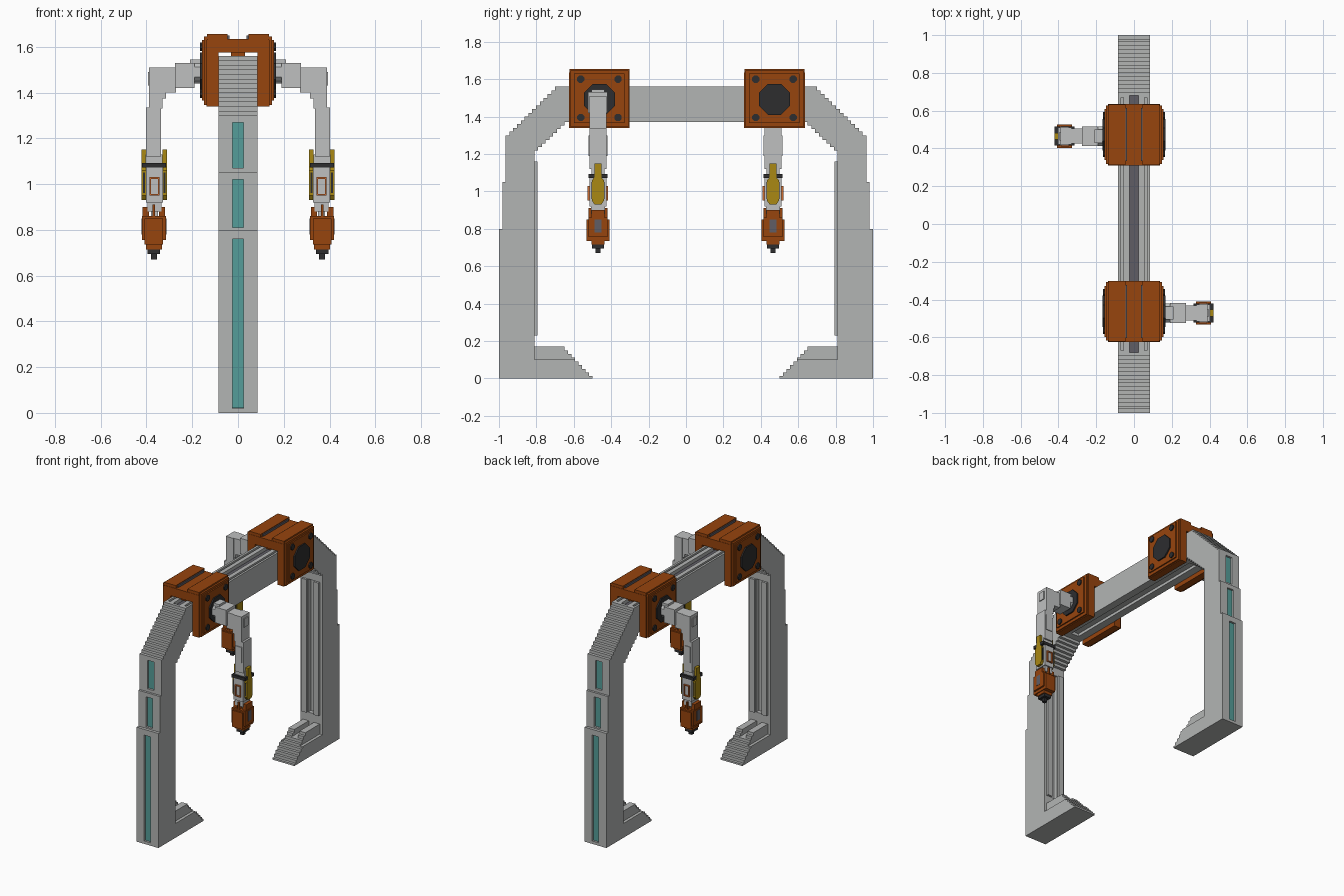
import bpy, bmesh, math
from mathutils import Matrix, Vector

if "Cube" in bpy.data.objects:
    bpy.data.objects.remove(bpy.data.objects["Cube"], do_unlink=True)


def material(name, r, g, b):
    m = bpy.data.materials.new(name)
    m.use_nodes = True
    m.diffuse_color = (r, g, b, 1)
    m.node_tree.nodes["Principled BSDF"].inputs["Base Color"].default_value = (r, g, b, 1)
    return m


GREY = material("frame grey", 0.45, 0.46, 0.455)
LIGHT = material("arm light grey", 0.52, 0.53, 0.53)
ORANGE = material("burnt orange", 0.31, 0.058, 0.004)
BRIGHT = material("bright orange", 0.62, 0.15, 0.03)
BLACK = material("black", 0.026, 0.026, 0.028)
DARK = material("dark grey", 0.115, 0.11, 0.13)
TEAL = material("teal", 0.09, 0.34, 0.32)
YELLOW = material("yellow", 0.40, 0.25, 0.007)


def finish(name, bm, mat):
    bmesh.ops.recalc_face_normals(bm, faces=bm.faces)
    me = bpy.data.meshes.new(name)
    bm.to_mesh(me)
    bm.free()
    me.materials.append(mat)
    ob = bpy.data.objects.new(name, me)
    bpy.context.collection.objects.link(ob)
    return ob


def boxes(name, mat, *specs, sx=1, cy=0):
    """Each spec is x0, x1, y0, y1, z0, z1; sx mirrors in x, cy shifts in y."""
    bm = bmesh.new()
    for x0, x1, y0, y1, z0, z1 in specs:
        mid = Vector((sx * (x0 + x1) / 2, cy + (y0 + y1) / 2, (z0 + z1) / 2))
        size = (x1 - x0, y1 - y0, z1 - z0)
        bmesh.ops.create_cube(bm, size=1, matrix=Matrix.Translation(mid) @ Matrix.Diagonal((*size, 1)))
    return finish(name, bm, mat)


def prism(name, mat, outline, x0, x1, sx=1, cy=0):
    """Extrude a (y, z) outline along x."""
    bm = bmesh.new()
    face = bm.faces.new([bm.verts.new((sx * x0, cy + y, z)) for y, z in outline])
    ext = bmesh.ops.extrude_face_region(bm, geom=[face])
    verts = [g for g in ext["geom"] if isinstance(g, bmesh.types.BMVert)]
    bmesh.ops.translate(bm, verts=verts, vec=(sx * (x1 - x0), 0, 0))
    return finish(name, bm, mat)


def ngon(r, n, y=0, z=0):
    return [(y + r * math.cos((i + 0.5) * math.tau / n), z + r * math.sin((i + 0.5) * math.tau / n))
            for i in range(n)]


def stairs(p, q, n, y_first):
    """Stepped line from p to q."""
    pts = [p]
    for i in range(n):
        y, z = pts[-1]
        ny = p[0] + (q[0] - p[0]) * (i + 1) / n
        nz = p[1] + (q[1] - p[1]) * (i + 1) / n
        pts += [(ny, z) if y_first else (y, nz), (ny, nz)]
    return pts


# Gantry frame: two posts with feet and stepped shoulders, joined by a beam
half = stairs((0.70, 1.56), (0.965, 1.30), 13, False)
half += [(0.965, 1.05), (0.98, 1.05), (0.98, 0.80), (1, 0.80), (1, 0), (0.5, 0)]
half += stairs((0.5, 0.012), (0.65, 0.17), 8, True)
half += [(0.81, 0.17)]
half += stairs((0.81, 1.20), (0.63, 1.37), 9, False)
frame = prism("gantry_frame", GREY, half + [(-y, z) for y, z in reversed(half)], -0.085, 0.085)

# Grooves cut into the frame
LIGHTS = [(0.02, 0.76, 1.0), (0.81, 1.02, 0.98), (1.07, 1.27, 0.965)]
cuts = [(-0.025, 0.025, -0.68, 0.68, 1.53, 1.6),
        (-0.03, 0.03, -0.6, 0.6, 1.3, 1.39)]
for s in (-1, 1):
    a, b = sorted((s * 0.055, s * 0.07))
    cuts.append((a, b, -0.67, 0.67, 1.54, 1.6))
    for z0, z1, y in LIGHTS:
        a, b = sorted((s * (y - 0.02), s * (y + 0.05)))
        cuts.append((-0.025, 0.025, a, b, z0, z1))
    a, b = sorted((s * 0.76, s * 0.84))
    cuts.append((-0.025, 0.025, a, b, 0.23, 1.16))
    a, b = sorted((s * 0.45, s * 0.81))
    cuts.append((-0.02, 0.02, a, b, 0.13, 0.2))
    cuts += [(0.065, 0.1, a, b, 0.1, 0.2), (-0.1, -0.065, a, b, 0.1, 0.2)]
cutter = boxes("groove_cutter", GREY, *cuts)
cutter.hide_render = True
mod = frame.modifiers.new("grooves", "BOOLEAN")
mod.operation = "DIFFERENCE"
mod.solver = "EXACT"
mod.object = cutter
bpy.context.view_layer.objects.active = frame
bpy.ops.object.modifier_apply(modifier=mod.name)
bpy.data.objects.remove(cutter, do_unlink=True)

# Dark track in the beam, light strips and inner rails on the posts
boxes("beam_track", DARK, (-0.0245, 0.0245, -0.679, 0.679, 1.529, 1.536))
for s, end in ((-1, "front"), (1, "back")):
    strips = []
    for z0, z1, y in LIGHTS:
        a, b = sorted((s * (y - 0.021), s * (y - 0.013)))
        strips.append((-0.0245, 0.0245, a, b, z0 + 0.001, z1 - 0.001))
    boxes(end + "_light_strips", TEAL, *strips)
    a, b = sorted((s * 0.795, s * 0.812))
    boxes(end + "_post_rails", GREY, (0.028, 0.065, a, b, 0.23, 1.16), (-0.065, -0.028, a, b, 0.23, 1.16))


def carriage(tag, sx, cy):
    # Saddle housing that straddles the beam, open underneath
    shell = [(-0.136, 0.136, -0.162, 0.162, 1.575, 1.635),
             (-0.03, 0.03, -0.13, 0.13, 1.55, 1.58)]
    for s in (-1, 1):
        for x0, x1, y, z0, z1 in ((0.086, 0.137, 0.162, 1.34, 1.63), (0.045, 0.135, 0.16, 1.62, 1.655),
                                  (0.13, 0.148, 0.155, 1.345, 1.645), (0.14, 0.157, 0.135, 1.365, 1.63)):
            a, b = sorted((s * x0, s * x1))
            shell.append((a, b, -y, y, z0, z1))
    boxes(tag + "_carriage", ORANGE, *shell, cy=cy)
    # Dark slots along the top groove
    boxes(tag + "_carriage_slots", DARK, (-0.046, -0.038, -0.14, 0.14, 1.63, 1.65),
          (0.038, 0.046, -0.14, 0.14, 1.63, 1.65), cy=cy)
    # Round caps and corner bolts on both sides
    for s, side in ((sx, "arm_side"), (-sx, "cap_side")):
        prism(f"{tag}_{side}_disc", BLACK, ngon(0.09, 8, 0, 1.492), 0.15, 0.166, s, cy)
        for i, (y, z) in enumerate([(y, z) for y in (-0.1, 0.1) for z in (1.395, 1.6)]):
            prism(f"{tag}_{side}_bolt_{i}", BLACK, ngon(0.021, 8, y, z), 0.15, 0.165, s, cy)


def arm(tag, sx, cy):
    kw = dict(sx=sx, cy=cy)
    # Shoulder, elbow and upper arm
    prism(tag + "_arm_hub", LIGHT, ngon(0.055, 8, 0, 1.49), 0.16, 0.2, sx, cy)
    boxes(tag + "_shoulder", LIGHT, (0.19, 0.275, -0.052, 0.052, 1.42, 1.53),
          (0.165, 0.21, -0.035, 0.035, 1.45, 1.545),
          (0.27, 0.35, -0.04, 0.04, 1.40, 1.51), (0.315, 0.34, -0.04, 0.04, 1.375, 1.41), **kw)
    boxes(tag + "_upper_arm", LIGHT, (0.33, 0.388, -0.045, 0.045, 1.33, 1.51),
          (0.337, 0.402, -0.045, 0.045, 1.12, 1.335),
          (0.345, 0.392, -0.05, 0.05, 1.19, 1.30),
          (0.33, 0.405, -0.035, 0.035, 1.09, 1.13), **kw)
    boxes(tag + "_elbow_cap", LIGHT, (0.385, 0.394, -0.022, 0.022, 1.43, 1.49), **kw)
    # Wrist band and forearm
    boxes(tag + "_wrist_band", BLACK, (0.315, 0.42, -0.05, 0.05, 1.072, 1.093), **kw)
    boxes(tag + "_forearm", LIGHT, (0.328, 0.402, -0.046, 0.046, 0.92, 1.073),
          (0.335, 0.395, -0.038, 0.038, 0.88, 0.925),
          (0.35, 0.38, -0.02, 0.02, 0.80, 0.885), **kw)
    # Rectangular trim rings on the forearm faces
    rings = []
    for s in (-1, 1):
        y0, y1 = sorted((s * 0.045, s * 0.055))
        rings += [(0.343, 0.350, y0, y1, 0.95, 1.03), (0.380, 0.387, y0, y1, 0.95, 1.03),
                  (0.350, 0.380, y0, y1, 0.95, 0.957), (0.350, 0.380, y0, y1, 1.023, 1.03)]
    boxes(tag + "_forearm_trim", BRIGHT, *rings, **kw)
    # Yellow side guards with dark edging
    guard = [(-0.018, 0.93), (0.018, 0.93), (0.032, 0.95), (0.032, 1.06), (0.018, 1.075),
             (0.018, 1.15), (-0.018, 1.15), (-0.018, 1.075), (-0.032, 1.06), (-0.032, 0.95)]
    for n, x0, x1 in (("inner", 0.311, 0.33), ("outer", 0.402, 0.421)):
        prism(f"{tag}_{n}_guard", YELLOW, guard, x0, x1, sx, cy)
        m = (x0 + x1) / 2
        boxes(f"{tag}_{n}_guard_edge", BLACK, (m - 0.004, m + 0.004, -0.035, 0.035, 0.96, 1.05), **kw)
    # Tool head: orange body with prongs and a black nozzle
    boxes(tag + "_tool_head", ORANGE, (0.315, 0.42, -0.05, 0.05, 0.755, 0.86),
          (0.328, 0.408, -0.062, 0.062, 0.735, 0.85),
          (0.333, 0.402, -0.035, 0.035, 0.715, 0.74),
          (0.318, 0.345, -0.035, 0.035, 0.855, 0.9),
          (0.39, 0.417, -0.035, 0.035, 0.855, 0.9), 
          (0.362, 0.373, -0.05, 0.05, 0.86, 0.91), **kw)
    boxes(tag + "_tool_inset", DARK, (0.417, 0.422, -0.018, 0.018, 0.78, 0.85),
          (0.313, 0.318, -0.018, 0.018, 0.78, 0.85), **kw)
    boxes(tag + "_nozzle", BLACK, (0.34, 0.395, -0.032, 0.032, 0.695, 0.718),
          (0.355, 0.38, -0.013, 0.013, 0.67, 0.7), **kw)


# Front unit reaches to +x, back unit to -x
for tag, sx, cy in (("front", 1, -0.463), ("back", -1, 0.473)):
    carriage(tag, sx, cy)
    arm(tag, sx, cy - 0.008)
